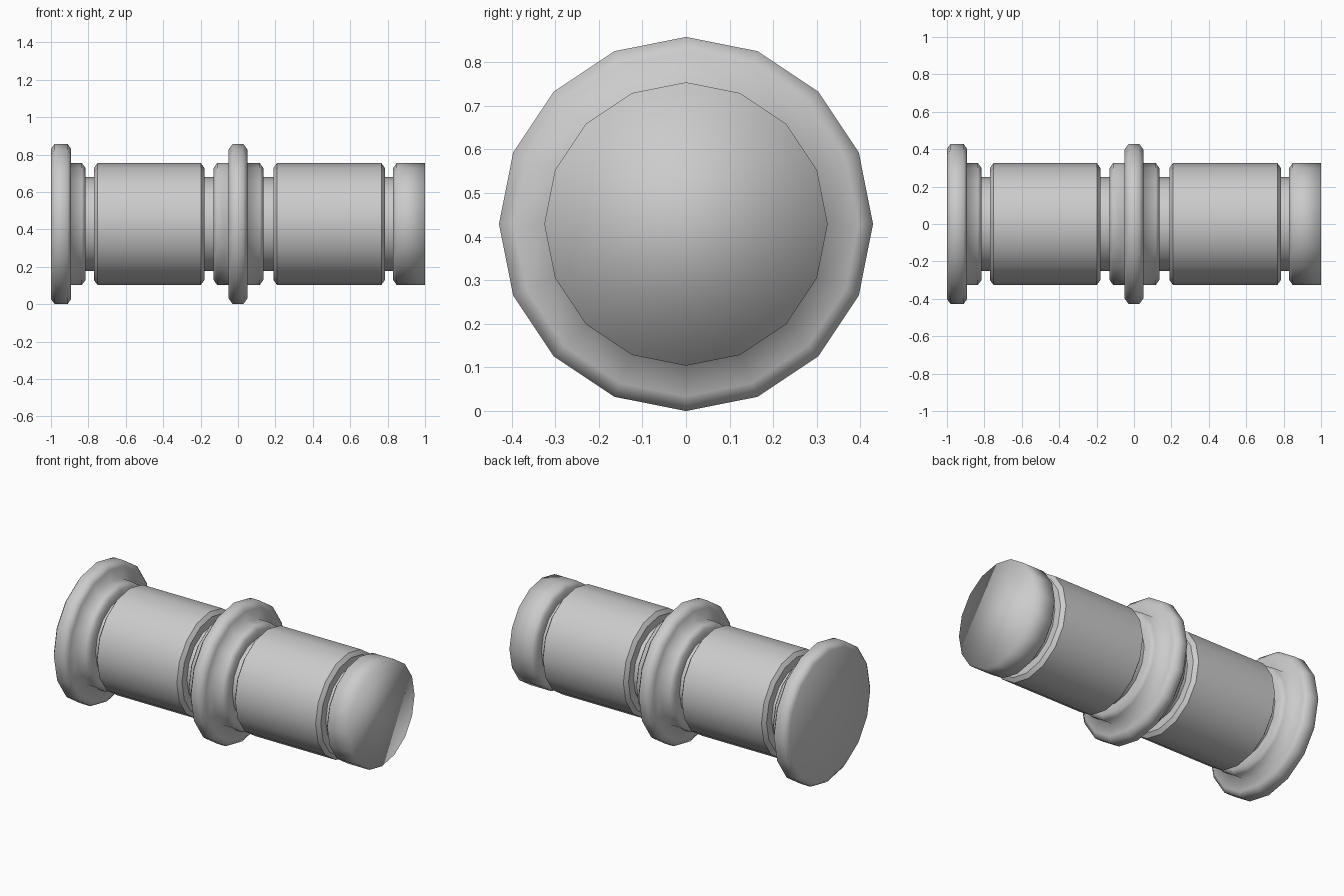
import bpy, bmesh, math

if "Cube" in bpy.data.objects:
    bpy.data.objects.remove(bpy.data.objects["Cube"])

SIDES, ZC = 16, 0.429
R_NECK, R_BODY, R_RIM = 0.25, 0.325, 0.429


def revolve(name, profile, cap_start=False, cap_end=False, angle=180):
    """Spin (x, radius) points around the horizontal axis."""
    bm = bmesh.new()
    rings = []
    for x, r in profile:
        rings.append([bm.verts.new((x, r * math.sin(2 * math.pi * i / SIDES),
                                    ZC + r * math.cos(2 * math.pi * i / SIDES)))
                      for i in range(SIDES)])
    for a, b in zip(rings, rings[1:]):
        for i in range(SIDES):
            j = (i + 1) % SIDES
            bm.faces.new((a[i], a[j], b[j], b[i]))
    if cap_start:
        bm.faces.new(rings[0][::-1])
    if cap_end:
        bm.faces.new(rings[-1])
    # orient faces away from the axis / outward at the caps
    for f in bm.faces:
        f.normal_update()
    side = next(f for f in bm.faces if abs(f.normal.x) < 0.5)
    c = side.calc_center_median()
    if side.normal.y * c.y + side.normal.z * (c.z - ZC) < 0:
        bmesh.ops.reverse_faces(bm, faces=[f for f in bm.faces if len(f.verts) == 4])
    for f in bm.faces:
        if len(f.verts) > 4:
            f.normal_update()
            if f.normal.x * f.calc_center_median().x < 0:
                f.normal_flip()
    me = bpy.data.meshes.new(name)
    bm.to_mesh(me)
    bm.free()
    ob = bpy.data.objects.new(name, me)
    bpy.context.collection.objects.link(ob)
    bpy.ops.object.select_all(action='DESELECT')
    ob.select_set(True)
    bpy.context.view_layer.objects.active = ob
    if angle >= 180:
        bpy.ops.object.shade_smooth()
    else:
        bpy.ops.object.shade_smooth_by_angle(angle=math.radians(angle))
    return ob


def raised(x0, x1, r=R_BODY, c=0.018):
    """Chamfered band between two grooves."""
    return [(x0, r - 1.4 * c), (x0 + c, r), (x1 - c, r), (x1, r - 1.4 * c)]


# End flange with its collar
revolve("end_flange",
        raised(-1.0, -0.892, R_RIM, 0.02) + [(-0.892, R_BODY), (-0.835, R_BODY),
                                            (-0.815, 0.3), (-0.815, R_NECK)],
        cap_start=True)

# Middle flange with a collar on each side
revolve("middle_flange",
        [(-0.13, R_NECK), (-0.13, 0.3), (-0.112, R_BODY), (-0.052, R_BODY)]
        + raised(-0.052, 0.052, R_RIM, 0.024)
        + [(0.052, R_BODY), (0.117, R_BODY), (0.135, 0.3), (0.135, R_NECK)])

# Two long barrels
for name, x0, x1 in (("left_barrel", -0.77, -0.18), ("right_barrel", 0.19, 0.785)):
    revolve(name, [(x0, R_NECK)] + raised(x0, x1) + [(x1, R_NECK)], angle=35)

# Plain end cap
revolve("end_cap", [(0.83, R_NECK), (0.83, 0.3), (0.848, R_BODY), (1.0, R_BODY)],
        cap_end=True)

# Recessed necks in the grooves
for i, (x0, x1) in enumerate(((-0.815, -0.77), (-0.18, -0.13), (0.135, 0.19), (0.785, 0.83))):
    revolve(f"neck_{i + 1}", [(x0, R_NECK), (x1, R_NECK)])
